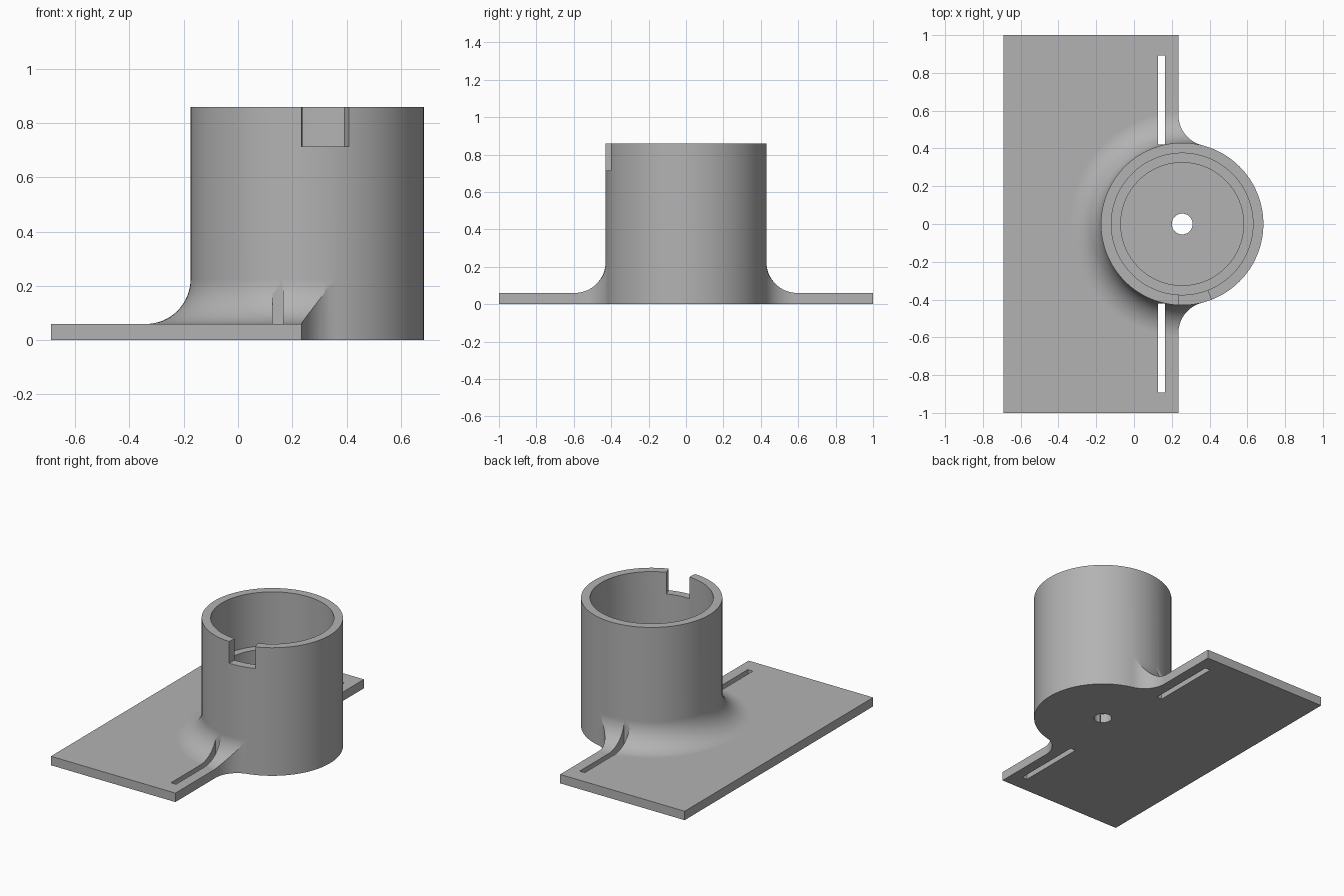
import bpy
import bmesh
from math import sin, cos, pi, radians, atan2, hypot, sqrt
from mathutils import Vector

cube = bpy.data.objects.get("Cube")
if cube:
    bpy.data.objects.remove(cube, do_unlink=True)

AXIS_X = 0.255                 # cup axis
R, HEIGHT = 0.43, 0.86         # cup outer size
PLATE, FILLET = 0.06, 0.165    # plate thickness, blend radius
EDGE = 0.235                   # plate edge beside the cup
STEPS = 128

grey = bpy.data.materials.new("plain grey")
grey.use_nodes = True
grey.diffuse_color = (0.45, 0.45, 0.45, 1)
grey.node_tree.nodes["Principled BSDF"].inputs["Base Color"].default_value = grey.diffuse_color


def finish(name, bm):
    bmesh.ops.recalc_face_normals(bm, faces=bm.faces)
    mesh = bpy.data.meshes.new(name)
    bm.to_mesh(mesh)
    bm.free()
    mesh.materials.append(grey)
    obj = bpy.data.objects.new(name, mesh)
    bpy.context.collection.objects.link(obj)
    return obj


def revolve(name, profile):
    """Turn an (r, z) profile around the cup axis."""
    bm = bmesh.new()
    verts = [bm.verts.new((AXIS_X + r, 0, z)) for r, z in profile]
    edges = [bm.edges.new(pair) for pair in zip(verts, verts[1:])]
    bmesh.ops.spin(bm, geom=verts + edges, cent=(AXIS_X, 0, 0), axis=(0, 0, 1),
                   angle=2 * pi, steps=STEPS)
    bmesh.ops.remove_doubles(bm, verts=bm.verts, dist=1e-5)
    return finish(name, bm)


def prism(name, outline, z0, z1):
    bm = bmesh.new()
    face = bm.faces.new([bm.verts.new((x, y, z0)) for x, y in outline])
    geom = bmesh.ops.extrude_face_region(bm, geom=[face])["geom"]
    top = [v for v in geom if isinstance(v, bmesh.types.BMVert)]
    bmesh.ops.translate(bm, verts=top, vec=Vector((0, 0, z1 - z0)))
    return finish(name, bm)


def combine(obj, other, operation):
    mod = obj.modifiers.new("combine", 'BOOLEAN')
    mod.operation, mod.object, mod.solver = operation, other, 'EXACT'
    bpy.context.view_layer.objects.active = obj
    bpy.ops.object.modifier_apply(modifier=mod.name)
    bpy.data.objects.remove(other, do_unlink=True)


# Plate with a rounded blend rising to the cup
blend = [(R + FILLET - FILLET * sin(a), PLATE + FILLET - FILLET * cos(a))
         for a in (i * pi / 2 / 16 for i in range(17))]
top = PLATE + FILLET + 0.005
bracket = revolve("cup_bracket", [(0, 0), (1.5, 0), (1.5, PLATE)] + blend
                  + [(R - 0.003, top), (0, top)])

# Plan outline: rectangle whose edge curves tangentially into the cup
cx = EDGE + FILLET
cy = sqrt((R + FILLET) ** 2 - (cx - AXIS_X) ** 2)
end = atan2(-cy, AXIS_X - cx) + 2 * pi
curve = [(cx + FILLET * cos(a), cy + FILLET * sin(a))
         for a in (pi + (end - pi) * i / 16 for i in range(17))]
half = [(-0.69, 1), (EDGE, 1)] + curve + [(AXIS_X + 0.08, 0.35)]
outline = half + [(x, -y) for x, y in reversed(half)]
combine(bracket, prism("outline_cutter", outline, -0.1, 0.5), 'INTERSECT')

# Long slots on both sides
for side in (-1, 1):
    slot = [(0.127, 0.42 * side), (0.165, 0.42 * side),
            (0.165, 0.892 * side), (0.127, 0.892 * side)]
    combine(bracket, prism("slot_cutter", slot, -0.1, 0.5), 'DIFFERENCE')

# Cup wall, stepped bore with drain hole, and rim notch
combine(bracket, revolve("cup", [(0, 0), (R, 0), (R, HEIGHT), (0, HEIGHT)]), 'UNION')
combine(bracket, revolve("bore_cutter", [
    (0, -0.1), (0.055, -0.1), (0.055, PLATE), (0.325, PLATE),
    (0.325, 0.5), (0.375, 0.5), (0.375, 1), (0, 1)]), 'DIFFERENCE')
a0, a1 = radians(-2.7), radians(21.1)
notch = [(AXIS_X + r * sin(a), -r * cos(a))
         for r, a in ((0.34, a0), (0.5, a0), (0.5, a1), (0.34, a1))]
combine(bracket, prism("notch_cutter", notch, 0.715, 1), 'DIFFERENCE')

# Smooth round surfaces, crisp edges
bpy.ops.object.select_all(action='DESELECT')
bracket.select_set(True)
bpy.context.view_layer.objects.active = bracket
bpy.ops.object.shade_smooth_by_angle(angle=radians(30))
weighted = bracket.modifiers.new("even_shading", 'WEIGHTED_NORMAL')
weighted.keep_sharp = True
